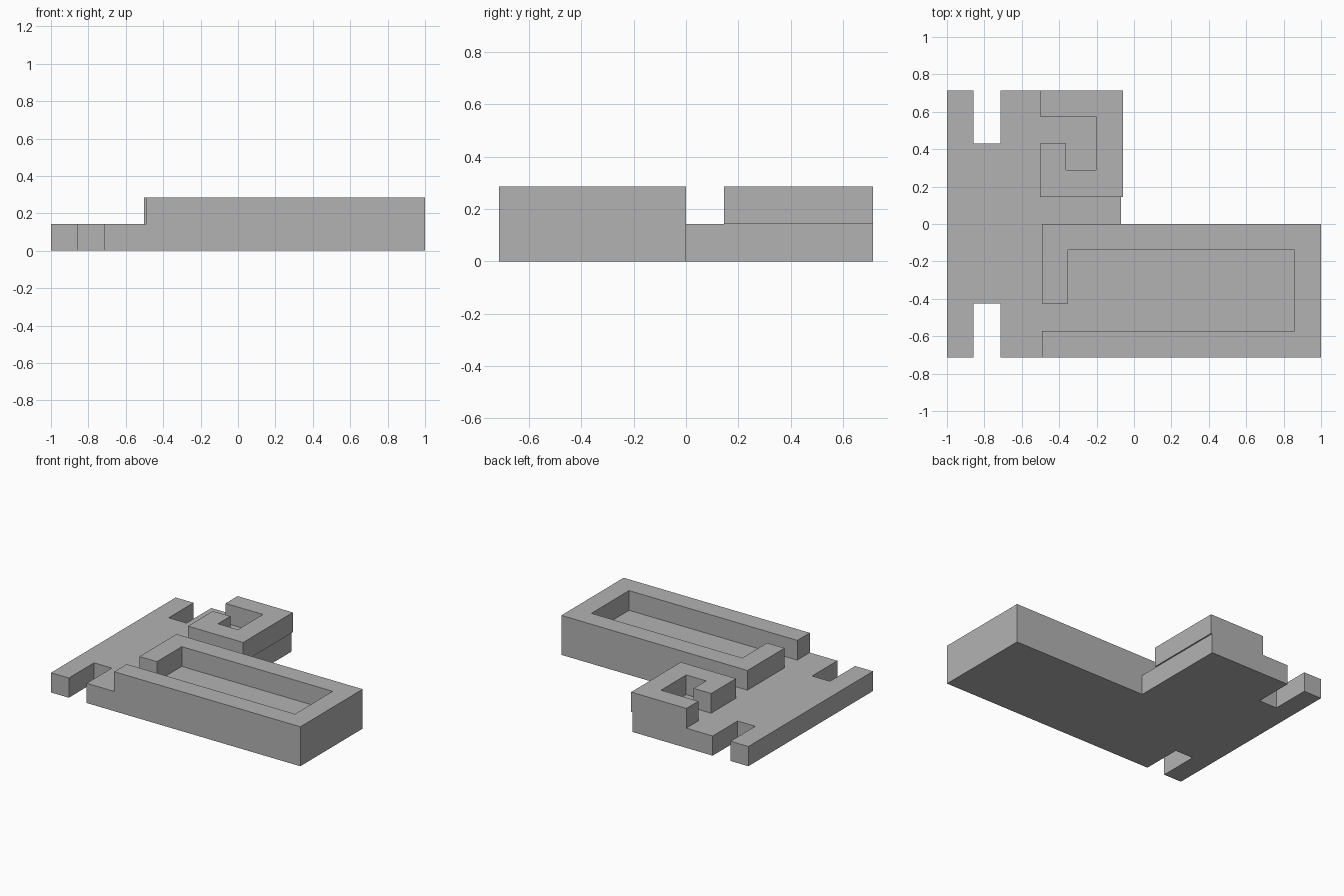
import bpy
import bmesh

cube = bpy.data.objects.get("Cube")
if cube:
    bpy.data.objects.remove(cube, do_unlink=True)

grey = bpy.data.materials.new("plain grey")
grey.use_nodes = True
colour = (0.45, 0.45, 0.45, 1)
grey.diffuse_color = colour
grey.node_tree.nodes["Principled BSDF"].inputs["Base Color"].default_value = colour

MID, TOP = 0.143, 0.286
EDGE = 0.714


def extrude_outline(name, outline, bottom, top):
    """Flat-sided solid from a plan outline."""
    mesh = bpy.data.meshes.new(name)
    bm = bmesh.new()
    face = bm.faces.new([bm.verts.new((x, y, bottom)) for x, y in outline])
    result = bmesh.ops.extrude_face_region(bm, geom=[face])
    verts = [v for v in result["geom"] if isinstance(v, bmesh.types.BMVert)]
    bmesh.ops.translate(bm, verts=verts, vec=(0, 0, top - bottom))
    bmesh.ops.recalc_face_normals(bm, faces=bm.faces)
    bm.to_mesh(mesh)
    bm.free()
    mesh.materials.append(grey)
    obj = bpy.data.objects.new(name, mesh)
    bpy.context.collection.objects.link(obj)
    return obj


# Base slab: L-shaped, with a notch in the front and back edges
extrude_outline("base_slab", [
    (-1, -EDGE), (-0.857, -EDGE), (-0.857, -0.425), (-0.714, -0.425),
    (-0.714, -EDGE), (1, -EDGE), (1, 0), (-0.07, 0), (-0.07, EDGE),
    (-0.714, EDGE), (-0.714, 0.43), (-0.857, 0.43), (-0.857, EDGE),
    (-1, EDGE)], 0, MID)

# Long tray wall, open at its front left corner
extrude_outline("long_wall", [
    (-0.493, -EDGE), (1, -EDGE), (1, 0), (-0.493, 0), (-0.493, -0.425),
    (-0.353, -0.425), (-0.353, -0.14), (0.857, -0.14), (0.857, -0.571),
    (-0.493, -0.571)], MID, TOP)

# Short hooked wall, slightly overhanging the slab
extrude_outline("hooked_wall", [
    (-0.503, EDGE), (-0.06, EDGE), (-0.06, 0.145), (-0.503, 0.145),
    (-0.503, 0.43), (-0.363, 0.43), (-0.363, 0.288), (-0.203, 0.288),
    (-0.203, 0.576), (-0.503, 0.576)], MID, TOP)
